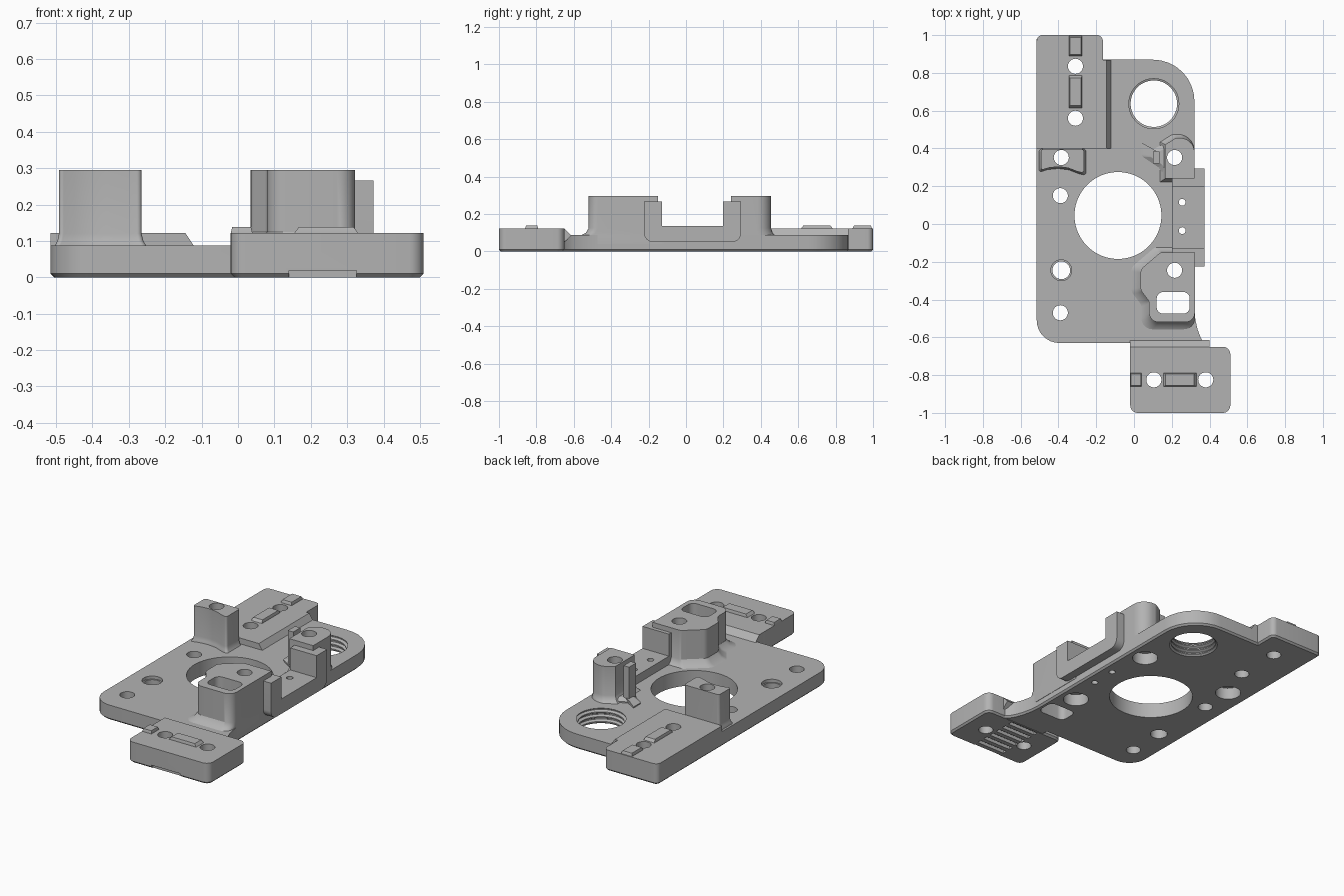
import bpy, bmesh, math
from mathutils import Vector, Matrix

cube = bpy.data.objects.get("Cube")
if cube:
    bpy.data.objects.remove(cube)

grey = bpy.data.materials.new("matte_grey")
grey.use_nodes = True
grey.diffuse_color = (0.45, 0.45, 0.45, 1)
grey.node_tree.nodes["Principled BSDF"].inputs["Base Color"].default_value = grey.diffuse_color


def rounded(corners, steps=8):
    """Outline from (x, y, optional radius) corners, with arcs at the corners."""
    out = []
    for i, c in enumerate(corners):
        p = Vector(c[:2])
        if len(c) < 3:
            out.append(p)
            continue
        a = (Vector(corners[i - 1][:2]) - p).normalized()
        b = (Vector(corners[(i + 1) % len(corners)][:2]) - p).normalized()
        half = a.angle(b) / 2
        centre = p + (a + b).normalized() * c[2] / math.sin(half)
        start = p + a * c[2] / math.tan(half) - centre
        turn = start.angle_signed(p + b * c[2] / math.tan(half) - centre)
        for k in range(steps + 1):
            t = -turn * k / steps
            out.append(centre + Matrix.Rotation(t, 2) @ start)
    return out


def box(x0, x1, y0, y1, r=None):
    pts = [(x0, y0), (x1, y0), (x1, y1), (x0, y1)]
    return rounded([p + (r,) for p in pts]) if r else [Vector(p) for p in pts]


def circle(x, y, r, n=40):
    return [Vector((x + r * math.cos(k * math.tau / n), y + r * math.sin(k * math.tau / n))) for k in range(n)]


def loft(name, outline, levels, pivot=(0, 0), along_x=False, chamfer=0):
    """Stack the outline at (height, scale) levels, scaled about the pivot."""
    bm = bmesh.new()
    pv = Vector(pivot)
    rings = []
    for h, s in levels:
        pts = [pv + (p - pv) * s for p in outline]
        rings.append([bm.verts.new((h, p.x, p.y) if along_x else (p.x, p.y, h)) for p in pts])
    n = len(outline)
    for low, high in zip(rings, rings[1:]):
        for i in range(n):
            j = (i + 1) % n
            bm.faces.new((low[i], low[j], high[j], high[i]))
    base = bm.faces.new(rings[0][::-1])
    bm.faces.new(rings[-1])
    bmesh.ops.recalc_face_normals(bm, faces=bm.faces)
    if chamfer:
        bmesh.ops.bevel(bm, geom=list(base.edges), offset=chamfer, segments=1, affect='EDGES')
    mesh = bpy.data.meshes.new(name)
    bm.to_mesh(mesh)
    bm.free()
    mesh.materials.append(grey)
    ob = bpy.data.objects.new(name, mesh)
    bpy.context.scene.collection.objects.link(ob)
    return ob


def prism(name, outline, z0, z1, **kw):
    return loft(name, outline, [(z0, 1), (z1, 1)], **kw)


def combine(ob, others, operation):
    for o in others:
        m = ob.modifiers.new("bool", 'BOOLEAN')
        m.operation, m.solver, m.object = operation, 'EXACT', o
    bpy.context.view_layer.update()
    mesh = bpy.data.meshes.new_from_object(ob.evaluated_get(bpy.context.evaluated_depsgraph_get()))
    ob.modifiers.clear()
    ob.data = mesh


# Main plate, with a concave sweep towards the foot
sweep = [(0.32 + 0.1 * (1 - math.cos(t * math.pi / 12)) ** 0.9, -0.45 - 0.215 * math.sin(t * math.pi / 12))
         for t in range(7)]
plate = prism("base_plate", rounded(
    [(-0.515, -0.63, 0.12)] + [(0.1, -0.63), (0.1, -0.665)] + sweep[::-1] +
    [(0.32, 0.87, 0.22), (-0.2, 0.87), (-0.2, 0.98), (-0.515, 0.98)]), 0, 0.088, chamfer=0.01)

# Raised rear pad with a sloping flank, and raised front foot
pad = prism("rear_pad", rounded([(-0.515, 0.4), (-0.165, 0.4), (-0.165, 1, 0.03), (-0.515, 1, 0.03)]),
            0, 0.122, chamfer=0.01)
slope = loft("pad_slope", [Vector(p) for p in [(0.4, 0.05), (0.868, 0.05), (0.868, 0.122), (0.4, 0.122)]],
             [(-0.2, 1), (-0.165, 1), (-0.145, 1), (-0.122, 0.52)], pivot=(0.634, 0.05), along_x=True)
bm = bmesh.new()
bm.from_mesh(slope.data)
for v in bm.verts:  # keep the flank full length while it drops
    v.co.y = 0.4 if v.co.y < 0.634 else 0.868
bm.to_mesh(slope.data)
bm.free()
foot = prism("front_foot", box(-0.02, 0.51, -1, -0.65, 0.04), 0, 0.122, chamfer=0.01)
lip = loft("foot_lip", box(-0.02, 0.4, -0.69, -0.65), [(0.05, 1), (0.085, 1.9), (0.122, 1)], pivot=(0.4, -0.69))
lip.data.transform(Matrix.Identity(4))
for v in lip.data.vertices:
    v.co.x = max(v.co.x, -0.02)
combine(plate, [pad, slope, foot, lip], 'UNION')
for o in (pad, slope, foot, lip):
    bpy.data.objects.remove(o)

# Standing posts with flared feet
flare = [(0.04, 1.2), (0.088, 1.17), (0.1, 1.07), (0.125, 1), (0.295, 1)]
front_post = loft("front_post", rounded(
    [(0.14, -0.15, 0.03), (0.322, -0.15), (0.322, -0.52, 0.05), (0.08, -0.52, 0.05), (0.08, -0.41, 0.03),
     (0.035, -0.35, 0.04), (0.035, -0.24, 0.04)]), flare, pivot=(0.322, -0.3))
rear_post = loft("rear_post", rounded(
    [(0.165, 0.24), (0.32, 0.24), (0.32, 0.455, 0.075), (0.22, 0.455, 0.04), (0.165, 0.42)]),
    flare, pivot=(0.32, 0.34))
rear_web = loft("rear_web", rounded(
    [(0.165, 0.25), (0.19, 0.44), (0.1, 0.395), (0.04, 0.43), (0.04, 0.36, 0.02), (0.13, 0.3, 0.03)]),
    [(0.05, 1), (0.095, 1), (0.11, 0.7)], pivot=(0.19, 0.35))
rear_fin = prism("rear_fin", box(0.1, 0.135, 0.32, 0.385), 0.05, 0.295)
side_post = loft("side_post", rounded(
    [(-0.492, 0.397, 0.015), (-0.265, 0.397, 0.015), (-0.265, 0.27, 0.012), (-0.3, 0.278), (-0.35, 0.297),
     (-0.4, 0.303), (-0.45, 0.298), (-0.492, 0.285, 0.01)]),
    [(0.04, 1.1), (0.088, 1.1), (0.1, 1.04), (0.12, 1), (0.295, 1)], pivot=(-0.385, 0.397))

# U-shaped side bracket between the posts
bracket = loft("side_bracket", rounded(
    [(-0.225, 0.05, 0.05), (0.295, 0.05, 0.05), (0.295, 0.266), (0.198, 0.266), (0.198, 0.137),
     (-0.128, 0.137), (-0.128, 0.266), (-0.225, 0.266)]), [(0.2, 1), (0.372, 1)], along_x=True)

# Locating ribs with sloping ends
ribs = []
for name, b in [("foot_rib", (0.155, 0.33, -0.86, -0.79)), ("foot_edge_rib", (-0.02, 0.04, -0.86, -0.79)),
                ("pad_rib", (-0.345, -0.275, 0.615, 0.785)), ("pad_edge_rib", (-0.345, -0.275, 0.89, 0.995))]:
    mid = ((b[0] + b[1]) / 2, (b[2] + b[3]) / 2)
    ribs.append(loft(name, box(*b), [(0.1, 1), (0.122, 1), (0.138, 0.86)], pivot=mid))

# Cutters: bore, screw holes, counterbores, slot
cutters = [prism("bore", circle(-0.085, 0.045, 0.23, 80), -1, 1)]
for x, y, r in [(-0.39, 0.15, 0.04), (-0.385, -0.245, 0.047), (-0.39, -0.47, 0.04), (-0.385, 0.352, 0.04),
                (0.215, 0.352, 0.04), (0.215, -0.245, 0.04), (0.105, -0.825, 0.04), (0.38, -0.825, 0.04),
                (-0.31, 0.835, 0.04), (-0.31, 0.56, 0.04), (0.255, 0.115, 0.018), (0.255, -0.035, 0.018)]:
    cutters.append(prism("hole", circle(x, y, r, 28), -1, 1))
for x, y in [(-0.385, 0.352), (0.215, 0.352), (0.215, -0.245)]:
    cutters.append(prism("counterbore", circle(x, y, 0.07), -1, 0.07))
cutters.append(prism("countersink", circle(-0.385, -0.245, 0.055), 0.07, 1))
cutters.append(prism("slot", box(0.12, 0.295, -0.475, -0.36, 0.035), -1, 1))

# Threaded hole: stacked ridges
ridges = [(-0.1, 1.08), (0, 1.08)]
for k in range(3):
    z = 0.008 + k * 0.028
    ridges += [(z, 1), (z + 0.007, 1), (z + 0.014, 1.12), (z + 0.02, 1.12)]
ridges += [(0.095, 1), (0.2, 1)]
cutters.append(loft("thread", circle(0.105, 0.637, 0.123, 48), ridges, pivot=(0.105, 0.637)))

# Grip grooves under the foot
for k in range(7):
    y = -1.0 + k * 0.053
    cutters.append(prism("groove", box(0.14, 0.325, y - 0.013, y + 0.013), -0.1, 0.019))

parts = [plate, front_post, rear_post, rear_web, rear_fin, side_post, bracket] + ribs


def bounds(ob):
    cs = [Vector(c) for c in ob.bound_box]
    return [(min(c[i] for c in cs), max(c[i] for c in cs)) for i in range(3)]


for part in parts:
    pb = bounds(part)
    touching = [c for c in cutters if all(a[0] < b[1] and b[0] < a[1] for a, b in zip(pb, bounds(c)))]
    if touching:
        combine(part, touching, 'DIFFERENCE')
for c in cutters:
    bpy.data.objects.remove(c)

bpy.ops.object.select_all(action='DESELECT')
for part in parts:
    part.select_set(True)
bpy.context.view_layer.objects.active = plate
bpy.ops.object.shade_smooth_by_angle(angle=math.radians(30))
